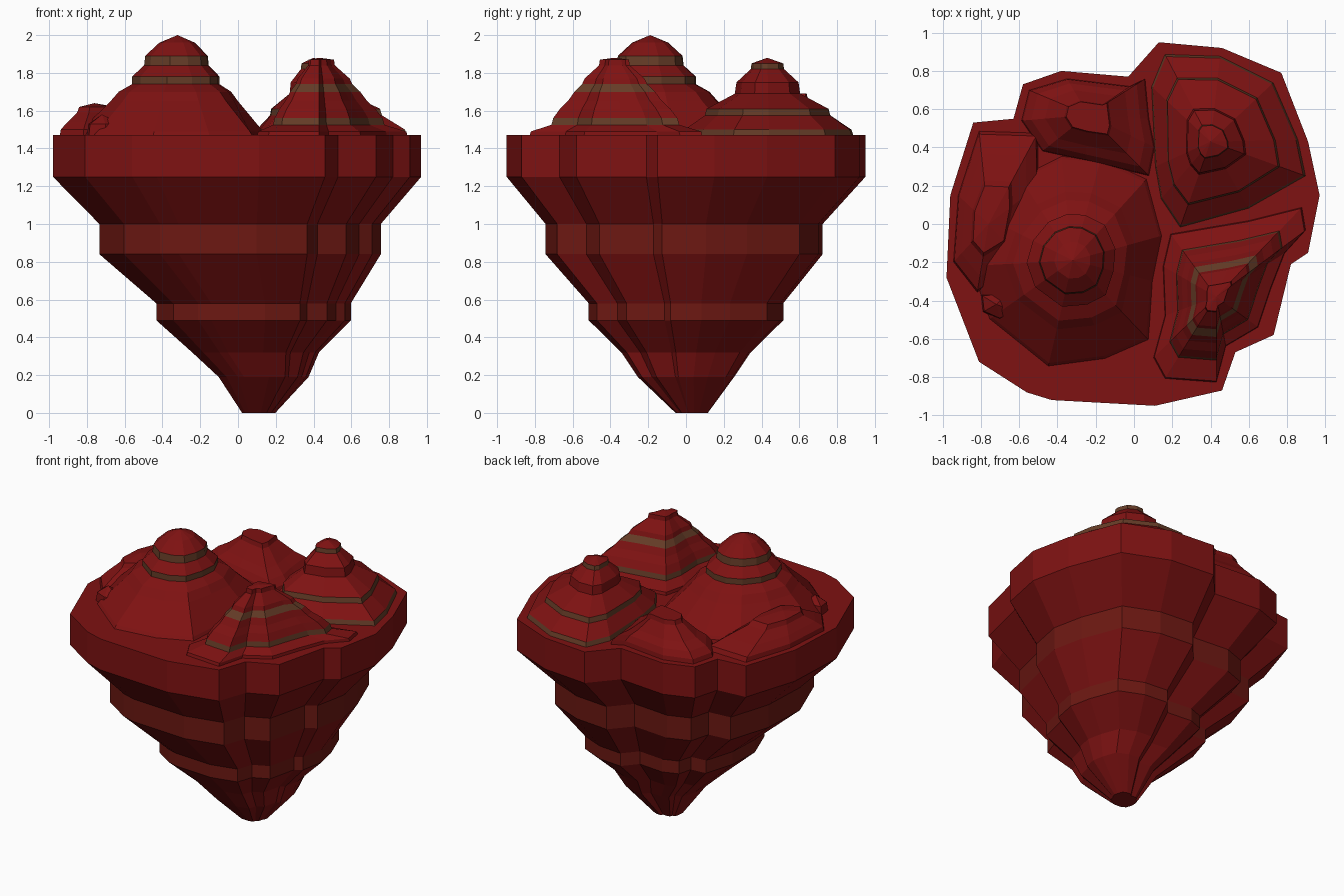
import bpy, math


def material(name, rgb):
    m = bpy.data.materials.new(name)
    m.diffuse_color = (*rgb, 1)
    return m


RED = material("red rock", (0.21, 0.006, 0.006))
RUST = material("rust rock", (0.15, 0.009, 0.006))
BROWN = material("brown rock", (0.13, 0.045, 0.02))


def loft(name, rings, bands, mats, tip=None):
    """Join closed rings (bottom to top); listed bands use the second material."""
    n = len(rings[0])
    verts = [p for r in rings for p in r]
    faces, idx = [tuple(reversed(range(n)))], [0]
    for k in range(len(rings) - 1):
        for i in range(n):
            j = (i + 1) % n
            faces.append((k * n + i, k * n + j, (k + 1) * n + j, (k + 1) * n + i))
            idx.append(1 if k in bands else 0)
    top = (len(rings) - 1) * n
    if tip:
        verts.append(tip)
        for i in range(n):
            faces.append((top + i, top + (i + 1) % n, len(verts) - 1))
            idx.append(0)
    else:
        faces.append(tuple(range(top, top + n)))
        idx.append(0)
    me = bpy.data.meshes.new(name)
    me.from_pydata(verts, [], faces)
    for m in mats:
        me.materials.append(m)
    for p, i in zip(me.polygons, idx):
        p.material_index = i
    ob = bpy.data.objects.new(name, me)
    bpy.context.collection.objects.link(ob)
    return ob


def mound(name, peak, outline, tiers, bands, rounding=0.0, tip=True):
    """Stepped hill: outline (anticlockwise) shrinks towards the peak tier by tier."""
    px, py, pz = peak
    off = [(x - px, y - py) for x, y in outline]
    mean = sum(math.hypot(*o) for o in off) / len(off)
    rings = []
    for z, s in tiers:
        ring = []
        for dx, dy in off:
            r = math.hypot(dx, dy)
            k = s * (1 + rounding * (1 - s) * (mean / r - 1))
            ring.append((px + dx * k, py + dy * k, z))
        rings.append(ring)
    return loft(name, rings, bands, (RED, BROWN), peak if tip else None)


# Tapering rock body, from the foot up to the wide rim
rim = [(0.13, 0.95), (-0.03, 0.77), (-0.38, 0.80), (-0.58, 0.73), (-0.63, 0.55),
       (-0.84, 0.53), (-0.96, 0.15), (-0.98, -0.28), (-0.81, -0.72), (-0.56, -0.88),
       (-0.43, -0.92), (0.11, -0.95), (0.46, -0.87), (0.53, -0.67), (0.73, -0.58),
       (0.82, -0.21), (0.91, -0.15), (0.97, 0.15), (0.91, 0.43), (0.77, 0.79), (0.46, 0.92)]
# height, scale x, scale y, shift x, shift y
levels = [(0, .09, .09, .11, .03), (.19, .244, .268, .137, 0), (.32, .344, .36, .095, 0),
          (.49, .528, .542, .085, 0), (.58, .528, .542, .085, 0),
          (.84, .764, .772, .015, -.01), (1.0, .764, .772, .015, -.01),
          (1.25, 1, 1, 0, 0), (1.47, 1, 1, 0, 0)]
loft("rock_body", [[(x * sx + cx, y * sy + cy, z) for x, y in rim]
                   for z, sx, sy, cx, cy in levels], (3, 5), (RED, RUST))

# Tallest mound, front left
mound("tall_mound", (-0.32, -0.19, 2.0),
      [(0.15, -0.06), (0.07, 0.24), (-0.17, 0.35), (-0.38, 0.36), (-0.60, 0.25),
       (-0.76, 0.03), (-0.86, -0.22), (-0.76, -0.50), (-0.45, -0.75), (-0.15, -0.71),
       (0.08, -0.61), (0.10, -0.3)],
      [(1.46, 1), (1.49, .96), (1.65, .66), (1.70, .58), (1.74, .45), (1.78, .45),
       (1.84, .33), (1.89, .32), (1.96, .18)], (4, 6), 1)

# Back right mound
mound("back_right_mound", (0.40, 0.43, 1.88),
      [(0.90, 0.25), (0.86, 0.44), (0.73, 0.74), (0.45, 0.88), (0.16, 0.89),
       (0.09, 0.72), (0.11, 0.30), (0.14, 0.13), (0.24, -0.02), (0.60, 0.08)],
      [(1.46, 1), (1.50, .97), (1.575, .74), (1.61, .72), (1.69, .39), (1.75, .37),
       (1.82, .20), (1.85, .19)], (0, 2, 6), .5)

# Lobed front right mound
mound("front_right_mound", (0.43, -0.38, 1.88),
      [(0.90, -0.03), (0.88, 0.09), (0.60, 0.02), (0.19, -0.05), (0.15, -0.22),
       (0.16, -0.48), (0.10, -0.70), (0.16, -0.81), (0.43, -0.83), (0.48, -0.64),
       (0.65, -0.54), (0.72, -0.33), (0.79, -0.15)],
      [(1.46, 1), (1.49, .98), (1.525, .74), (1.56, .72), (1.61, .64), (1.655, .54),
       (1.70, .47), (1.74, .38), (1.77, .35), (1.84, .18), (1.87, .17)], (2, 6), .1)

# Low mound, back left
mound("back_left_mound", (-0.24, 0.57, 1.69),
      [(0.11, 0.40), (0.08, 0.55), (0.06, 0.76), (-0.02, 0.72), (-0.35, 0.76),
       (-0.55, 0.70), (-0.59, 0.54), (-0.48, 0.38), (-0.25, 0.33), (0.08, 0.25)],
      [(1.46, 1), (1.50, .97), (1.54, .85), (1.58, .65), (1.66, .36), (1.69, .33)],
      (), .3, False)

# Low ledge on the left edge
mound("left_ledge", (-0.76, 0.0, 1.64),
      [(-0.58, -0.2), (-0.5, 0.2), (-0.5, 0.48), (-0.81, 0.49), (-0.92, 0.15),
       (-0.945, -0.20), (-0.82, -0.36)],
      [(1.46, 1), (1.50, .96), (1.54, .76), (1.59, .48), (1.62, .42)], (), .2)

# Small outcrop on the front left slope
mound("small_outcrop", (-0.72, -0.42, 1.58),
      [(-0.61, -0.46), (-0.66, -0.36), (-0.80, -0.37), (-0.79, -0.46), (-0.70, -0.50)],
      [(1.46, 1), (1.53, .9)], ())
